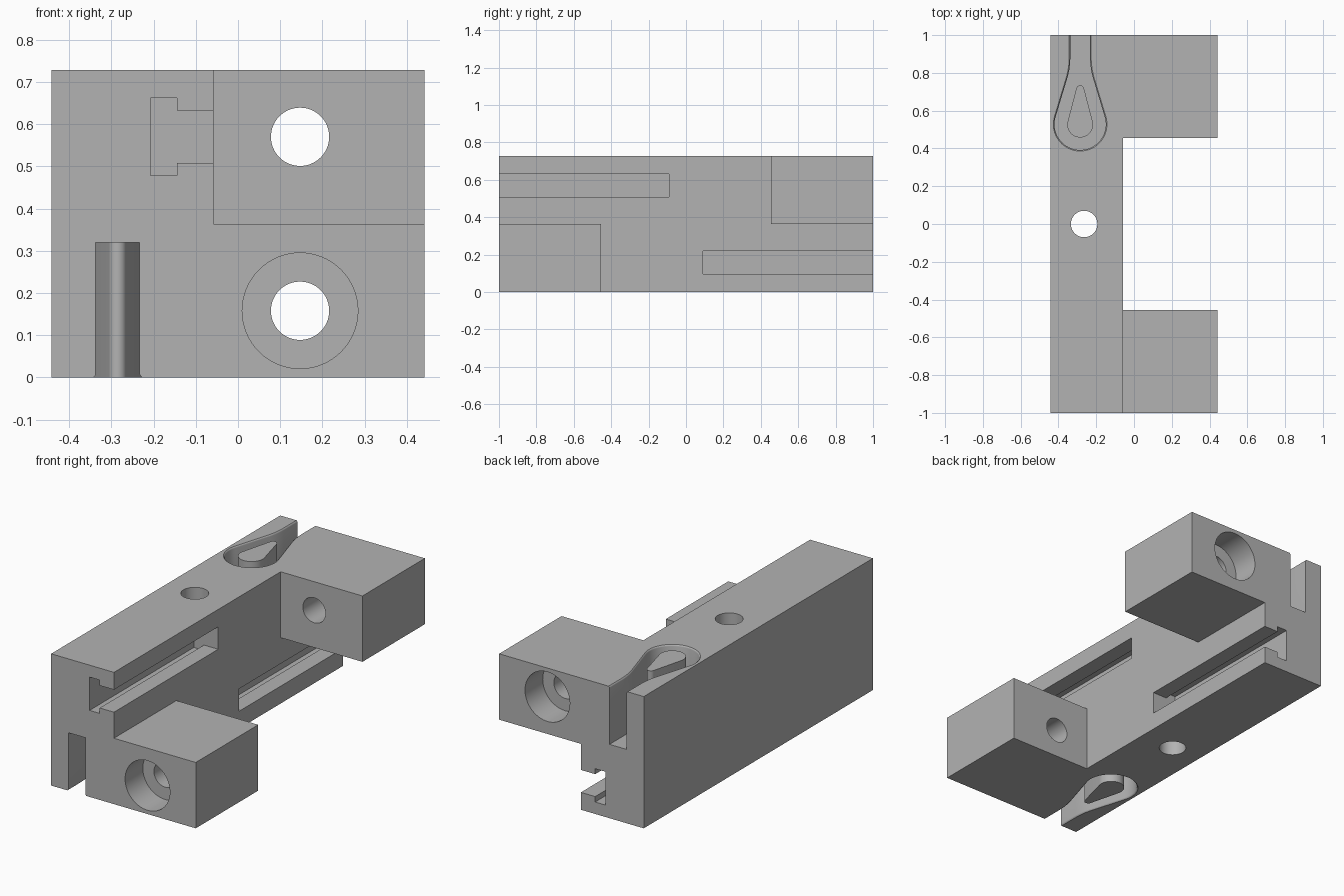
import bpy, bmesh, math
from mathutils import Matrix

if "Cube" in bpy.data.objects:
    bpy.data.objects.remove(bpy.data.objects["Cube"])

H = 0.728
FLIP = Matrix.Translation((0, 0, H)) @ Matrix.Rotation(math.pi, 4, 'X')  # half turn about x

grey = bpy.data.materials.new("grey")
grey.diffuse_color = (0.45, 0.45, 0.45, 1)
grey.use_nodes = True
grey.node_tree.nodes["Principled BSDF"].inputs["Base Color"].default_value = grey.diffuse_color


def make(name, bm, matrix=None):
    if matrix:
        bm.transform(matrix)
    bmesh.ops.recalc_face_normals(bm, faces=bm.faces)
    me = bpy.data.meshes.new(name)
    bm.to_mesh(me)
    bm.free()
    ob = bpy.data.objects.new(name, me)
    bpy.context.collection.objects.link(ob)
    me.materials.append(grey)
    return ob


def loft(name, loops, matrix=None):
    """Closed solid through matching loops of points."""
    bm = bmesh.new()
    rings = [[bm.verts.new(p) for p in lp] for lp in loops]
    n = len(rings[0])
    for a, b in zip(rings, rings[1:]):
        for i in range(n):
            j = (i + 1) % n
            bm.faces.new((a[i], a[j], b[j], b[i]))
    bm.faces.new(rings[0][::-1])
    bm.faces.new(rings[-1])
    return make(name, bm, matrix)


def box(name, x0, x1, y0, y1, z0, z1, matrix=None):
    pts = [(x0, y0), (x1, y0), (x1, y1), (x0, y1)]
    return loft(name, [[(x, y, z) for x, y in pts] for z in (z0, z1)], matrix)


def circle(r, n=64):
    return [(r * math.cos(2 * math.pi * i / n), r * math.sin(2 * math.pi * i / n)) for i in range(n)]


def combine(target, tool, op):
    m = target.modifiers.new(op.lower(), 'BOOLEAN')
    m.object, m.operation, m.solver = tool, op, 'EXACT'
    bpy.context.view_layer.objects.active = target
    bpy.ops.object.modifier_apply(modifier=m.name)
    bpy.data.objects.remove(tool)


def groove_outline(g):
    """Teardrop running out into a straight channel, grown by g."""
    r, cx, cy = 0.136 + g, -0.285, 0.528
    a0 = math.radians(17.5)
    arc = [a0 - (math.pi + 2 * a0) * i / 40 for i in range(41)]
    right = [(0.052, 1.1), (0.052, 0.88), (0.0535, 0.85), (0.058, 0.815), (0.066, 0.78)]
    pts = [(cx + x + g, y) for x, y in right]
    pts += [(cx + r * math.cos(a), cy + r * math.sin(a)) for a in arc]
    return pts + [(cx - x - g, y) for x, y in reversed(right)]


def island_outline():
    """Small teardrop: big round end, small round tip."""
    cx, y0, r0, y1, r1 = -0.285, 0.526, 0.068, 0.713, 0.021
    t = math.asin((r0 - r1) / (y1 - y0))
    pts = []
    for cy, r, s, e in ((y1, r1, t, math.pi - t), (y0, r0, math.pi - t, 2 * math.pi + t)):
        n = 24
        pts += [(cx + r * math.cos(s + (e - s) * i / n), cy + r * math.sin(s + (e - s) * i / n))
                for i in range(n + 1)]
    return pts


# main plate with two opposite end blocks
body = box("clamp_body", -0.442, -0.058, -1, 1, 0, H)
for m in (None, FLIP):
    combine(body, box("end_block", -0.15, 0.442, 0.455, 1, 0.364, H, m), 'UNION')

# vertical pin hole
combine(body, loft("pin_hole", [[(-0.264 + x, y, z) for x, y in circle(0.07)] for z in (-0.1, H + 0.1)]),
        'DIFFERENCE')

for m in (None, FLIP):
    # counterbored bolt hole in the end block
    steps = [(0.3, 0.069), (0.845, 0.069), (0.845, 0.137), (1.1, 0.137)]
    combine(body, loft("bolt_hole", [[(0.147 + x, y, 0.57 + z) for x, z in circle(r)] for y, r in steps], m),
            'DIFFERENCE')
    # T-shaped slot in the inner side
    tee = [(0.0, 0.096), (0.0, 0.22), (-0.145, 0.22), (-0.145, 0.25),
           (-0.207, 0.25), (-0.207, 0.066), (-0.145, 0.066), (-0.145, 0.096)]
    combine(body, loft("t_slot", [[(x, y, z) for x, z in tee] for y in (0.09, 1.1)], m), 'DIFFERENCE')
    # teardrop groove with softened rim
    levels = [(0.408, 0), (H - 0.008, 0), (H - 0.004, 0.0015), (H, 0.006), (H + 0.05, 0.006)]
    combine(body, loft("groove", [[(x, y, z) for x, y in groove_outline(g)] for z, g in levels], m),
            'DIFFERENCE')
    # teardrop island standing in the groove
    combine(body, loft("island", [[(x, y, z) for x, y in island_outline()] for z in (0.39, H)], m), 'UNION')

bpy.ops.object.select_all(action='DESELECT')
body.select_set(True)
bpy.context.view_layer.objects.active = body
bpy.ops.object.shade_smooth_by_angle(angle=math.radians(30))
